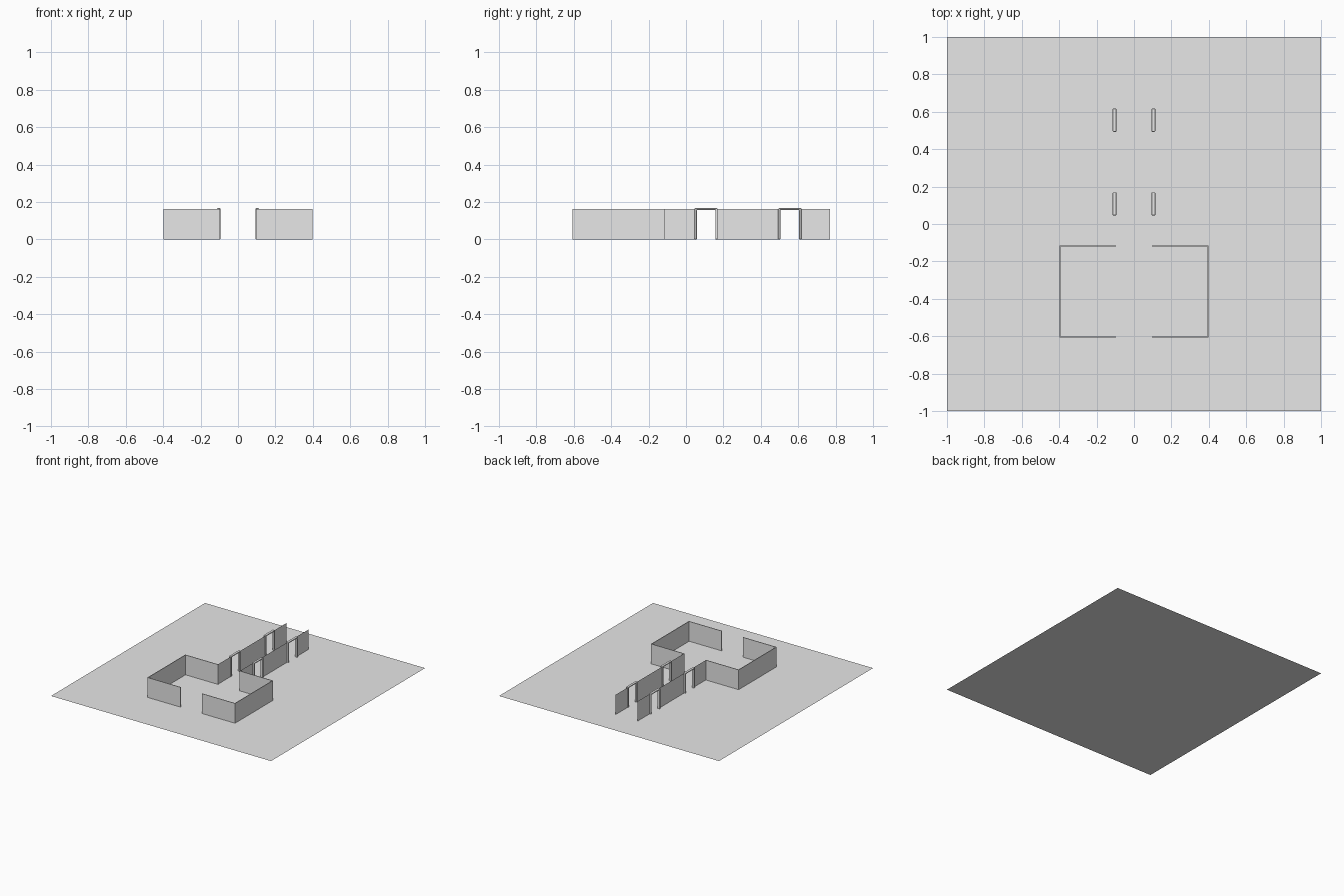
import bpy
import bmesh

cube = bpy.data.objects.get("Cube")
if cube:
    bpy.data.objects.remove(cube, do_unlink=True)

grey = bpy.data.materials.new("light_grey")
grey.use_nodes = True
grey.diffuse_color = (0.8, 0.8, 0.8, 1)
grey.node_tree.nodes["Principled BSDF"].inputs["Base Color"].default_value = (0.8, 0.8, 0.8, 1)

WALL_H = 0.163
WALL_X = 0.1
SIDES = (("left", 1), ("right", -1))


def finish(name, bm):
    bmesh.ops.recalc_face_normals(bm, faces=bm.faces)
    mesh = bpy.data.meshes.new(name)
    bm.to_mesh(mesh)
    bm.free()
    mesh.materials.append(grey)
    obj = bpy.data.objects.new(name, mesh)
    bpy.context.collection.objects.link(obj)
    return obj


def ribbon(name, path, height):
    """Upright sheet that follows a path on the ground."""
    bm = bmesh.new()
    low = [bm.verts.new((x, y, 0)) for x, y in path]
    high = [bm.verts.new((x, y, height)) for x, y in path]
    for i in range(len(path) - 1):
        bm.faces.new((low[i], low[i + 1], high[i + 1], high[i]))
    return finish(name, bm)


def door_frame(name, x, y0, y1, top=0.167, board=0.012, depth=0.02):
    """Upside-down U profile pushed through the wall, with softened edges."""
    a, b, t = y0 + board, y1 - board, top - board * 0.8
    profile = [(y0, 0), (y0, top), (y1, top), (y1, 0), (b, 0), (b, t), (a, t), (a, 0)]
    bm = bmesh.new()
    face = bm.faces.new([bm.verts.new((x - depth / 2, y, z)) for y, z in profile])
    out = bmesh.ops.extrude_face_region(bm, geom=[face])
    moved = [v for v in out["geom"] if isinstance(v, bmesh.types.BMVert)]
    bmesh.ops.translate(bm, verts=moved, vec=(depth, 0, 0))
    obj = finish(name, bm)
    bevel = obj.modifiers.new("soft_edges", "BEVEL")
    bevel.width = 0.004
    bevel.segments = 2
    return obj


# Ground sheet, facing up
bm = bmesh.new()
bmesh.ops.create_grid(bm, x_segments=1, y_segments=1, size=1)
finish("floor", bm)

doors = [(0.046, 0.169), (0.493, 0.617)]
runs = [(-0.117, 0.05), (0.165, 0.497), (0.613, 0.77)]

for side, s in SIDES:
    # Half of the square room, open at the front and the back
    corners = [(0.097, -0.605), (0.396, -0.605), (0.396, -0.117), (0.097, -0.117)]
    room = ribbon(side + "_room_wall", [(s * x, y) for x, y in corners], WALL_H)
    thick = room.modifiers.new("thickness", "SOLIDIFY")
    thick.thickness = 0.005
    thick.offset = 0
    thick.use_even_offset = True

    # Corridor wall, broken by two doorways
    for i, (y0, y1) in enumerate(runs):
        ribbon(f"{side}_corridor_wall_{i + 1}",
               [(s * WALL_X, y0), (s * WALL_X, y1)], WALL_H)
    for i, (y0, y1) in enumerate(doors):
        door_frame(f"{side}_door_frame_{i + 1}", s * 0.104, y0, y1)
